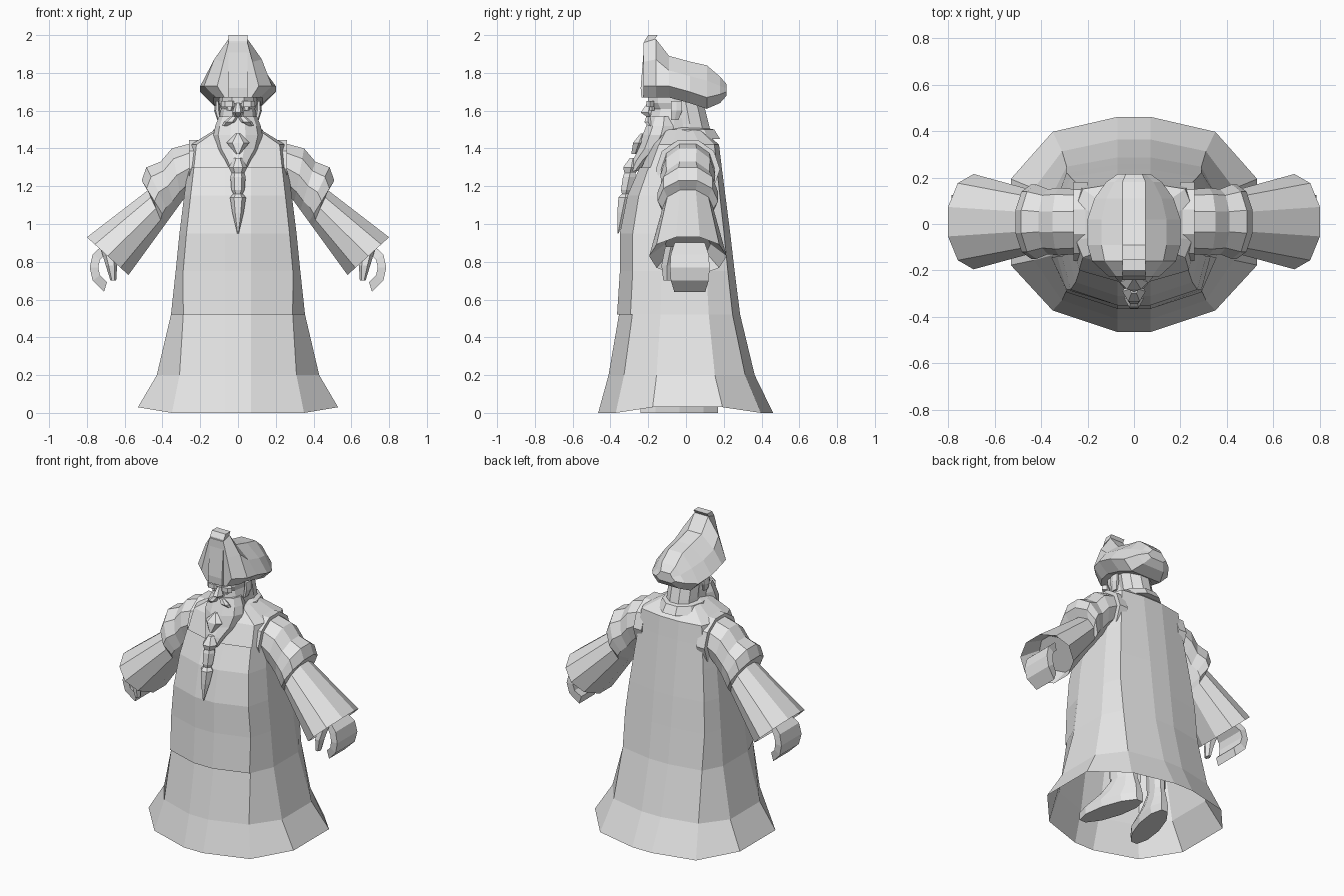
import bpy
import bmesh
from math import cos, sin, pi, radians
from mathutils import Vector

if "Cube" in bpy.data.objects:
    bpy.data.objects.remove(bpy.data.objects["Cube"])

colour = (0.8, 0.8, 0.8, 1)
grey = bpy.data.materials.new("plain_grey")
grey.use_nodes = True
grey.diffuse_color = colour
grey.node_tree.nodes["Principled BSDF"].inputs["Base Color"].default_value = colour


def loft(name, rings, capped_start=True, capped_end=True, closed=True, side=1):
    """Skin a list of point rings; side -1 mirrors the part across x."""
    bm = bmesh.new()
    loops = [[bm.verts.new((x * side, y, z)) for x, y, z in ring] for ring in rings]
    count = len(loops[0])
    for lower, upper in zip(loops, loops[1:]):
        for i in range(count if closed else count - 1):
            j = (i + 1) % count
            bm.faces.new((lower[i], lower[j], upper[j], upper[i]))
    if capped_start:
        bm.faces.new(loops[0])
    if capped_end:
        bm.faces.new(loops[-1])
    bmesh.ops.recalc_face_normals(bm, faces=bm.faces)
    mesh = bpy.data.meshes.new(name)
    bm.to_mesh(mesh)
    bm.free()
    mesh.materials.append(grey)
    part = bpy.data.objects.new(name, mesh)
    bpy.context.scene.collection.objects.link(part)


def polygon(sides):
    """Unit polygon, corners left and right, flat edges front and back."""
    angles = [2 * pi * i / sides for i in range(sides)]
    return [(cos(a), sin(a) / cos(pi / sides)) for a in angles]


def level(z, width, front, back, x=0, sides=10):
    """Horizontal polygon ring between a front and a back depth."""
    middle, depth = (front + back) / 2, (back - front) / 2
    return [(x + u * width, middle + v * depth, z) for u, v in polygon(sides)]


def knob(name, stations, side=1):
    """Small six-sided part; each station is x, y, z, half width, half depth."""
    loft(name, [level(z, width, y - depth, y + depth, x, sides=6)
                for x, y, z, width, depth in stations], side=side)


def mirrored(half):
    """Complete a half outline on the opposite side of x."""
    return half + [(-x, y, z) for x, y, z in reversed(half)]


def robe_half(z, width, front):
    """Half outline of the robe; the seam edge and back follow the width."""
    edge = width * min(.88, .66 + .3 * z)
    back = width * (.87 - .12 * z)
    hem = max(z, .03)
    centre = min(.07, edge / 2)
    return [(centre, -front, z), (edge, -front * .8, z), (width, -front * .38, hem),
            (width, back * .42, hem), (edge, back * .86, z), (centre, back, z)]


# Robe, open below: height, half width, front depth
robe = [(0, .53, .465), (.2, .43, .41), (.52, .355, .355), (.75, .33, .34), (.95, .31, .34),
        (1.15, .285, .3), (1.3, .265, .235), (1.42, .25, .18), (1.5, .12, .13)]
loft("robe", [mirrored(robe_half(*row)) for row in robe], capped_start=False)

# Overlapping front panel with a stepped lower corner
panel = []
for row in robe[2:7]:
    half = [(x, y - .01, z) for x, y, z in robe_half(*row)[:3]]
    panel.append([(-x, y, z) for x, y, z in reversed(half)] + half)
loft("front_panel", panel, capped_start=False, capped_end=False, closed=False)

# Collar, neck hair and head
loft("collar", [level(1.45, width=.15, front=-.16, back=.18),
                level(1.5, width=.13, front=-.13, back=.15),
                level(1.51, width=.1, front=-.1, back=.1)])
loft("neck_hair", [level(1.49, width=.1, front=-.08, back=.13),
                   level(1.53, width=.1, front=-.08, back=.12),
                   level(1.69, width=.1, front=-.1, back=.08)])
loft("head", [level(1.48, width=.1, front=-.18, back=.06),
              level(1.56, width=.1, front=-.19, back=.06),
              level(1.61, width=.09, front=-.18, back=.06),
              level(1.64, width=.1, front=-.2, back=.07),
              level(1.69, width=.1, front=-.2, back=.07)])
knob("nose", [(0, -.19, 1.57, .02, .02), (0, -.2, 1.59, .03, .04), (0, -.19, 1.64, .015, .015)])

# Beard: wide jaw tapering onto the chest, then a braid
beard = [(1.57, .1, -.19), (1.52, .12, -.21), (1.47, .13, -.23),
         (1.4, .11, -.25), (1.34, .07, -.28), (1.28, .04, -.3)]
loft("beard", [level(z, width, front, back=front + width * 1.5) for z, width, front in beard])
knob("beard_knot", [(0, -.23, 1.48, .01, .01), (0, -.25, 1.43, .06, .03), (0, -.27, 1.37, .01, .02)])
braid = [(1.35, .02), (1.3, .05), (1.27, .035), (1.25, .04), (1.18, .035),
         (1.16, .025), (1.14, .042), (1.06, .03), (.95, .004)]
knob("beard_braid", [(0, -.32 + (z - 1.15) / 5, z, width, width * .85) for z, width in braid])

# Hat: front to back, each section has depth, lowest, highest, half width
hat = [(-.225, 1.67, 1.96, .11), (-.16, 1.67, 1.98, .18), (-.09, 1.67, 1.89, .2),
       (.02, 1.64, 1.86, .2), (.11, 1.61, 1.84, .17), (.18, 1.64, 1.78, .12), (.215, 1.68, 1.74, .07)]
sections = []
for y, low, high, width in hat:
    rise = high - low
    sections.append(mirrored([(width * .65, y, low), (width, y, low + min(.06, rise / 3)),
                              (width * .7, y, low + rise * .65), (min(.05, width / 2), y, high)]))
loft("hat", sections)

# Raised strip up the front of the hat
strip = [(1.67, -.236), (1.72, -.24), (1.97, -.22), (2, -.2)]
loft("hat_front_strip", [[(-.05, y, z), (.05, y, z), (.05, y + .05, z), (-.05, y + .05, z)]
                         for z, y in strip])

# Sleeve: top point x and z, position along the underside, half depth
sleeve = [(.24, 1.43, 0, .14), (.35, 1.4, .12, .145), (.41, 1.33, .22, .14), (.485, 1.3, .3, .16),
          (.51, 1.23, .36, .16), (.475, 1.18, .42, .135), (.8, .93, 1, .205), (.7, .97, .8, .12)]
armpit, cuff = Vector((.26, 0, 1.17)), Vector((.58, 0, .73))

for side, tag in ((1, "left"), (-1, "right")):
    rings = []
    for x, z, along, depth in sleeve:
        top, bottom = Vector((x, 0, z)), armpit.lerp(cuff, along)
        centre, reach = (top + bottom) / 2, (top - bottom) / 2
        rings.append([centre + reach * v + Vector((0, .01 + u * depth, 0)) for u, v in polygon(10)])
    loft(tag + "_sleeve", rings, side=side)

    # Rim of the armhole
    loft(tag + "_shoulder_rim", [[(x, .01 + u * .17, 1.29 + v * .155) for u, v in polygon(10)]
                                 for x in (.2, .26)], side=side)

    # Fingers curled along an arc, with the thumb in front
    fingers = []
    for angle in (75, 30, 0, -30, -70):
        a = radians(angle)
        outer, inner = [(.67 + cos(a) * r, .77 + sin(a) * r * 1.2) for r in (.115, .07)]
        half_depth = .07 + .035 * cos(a)
        fingers.append([(x, .02 + d * half_depth, z)
                        for (x, z), d in ((outer, -1), (outer, 1), (inner, 1), (inner, -1))])
    loft(tag + "_hand", fingers, side=side)
    knob(tag + "_thumb", [(.69, -.08, .88, .04, .03), (.67, -.1, .78, .03, .03),
                          (.66, -.1, .7, .015, .02)], side)

    # Leg and boot, toes turned out
    boot = [(0, .075, -.24, .17), (.05, .08, -.24, .17), (.11, .06, -.12, .16),
            (.18, .05, -.03, .14), (.5, .06, -.04, .14)]
    loft(tag + "_boot", [[(x - y / 4, y, z) for x, y, z in level(*row, x=.14)]
                         for row in boot], side=side)

    # Brow, eye, moustache and ear
    knob(tag + "_brow", [(.05, -.19, 1.62, .04, .02), (.05, -.19, 1.65, .04, .02)], side)
    knob(tag + "_eye", [(.045, -.18, 1.6, .016, .012), (.045, -.18, 1.62, .02, .012)], side)
    knob(tag + "_moustache", [(.065, -.19, 1.52, .02, .01), (.045, -.2, 1.54, .03, .02),
                              (.02, -.2, 1.57, .02, .01)], side)
    knob(tag + "_ear", [(.1, -.06, 1.55, .01, .02), (.11, -.05, 1.6, .016, .03),
                        (.11, -.05, 1.65, .01, .03)], side)
